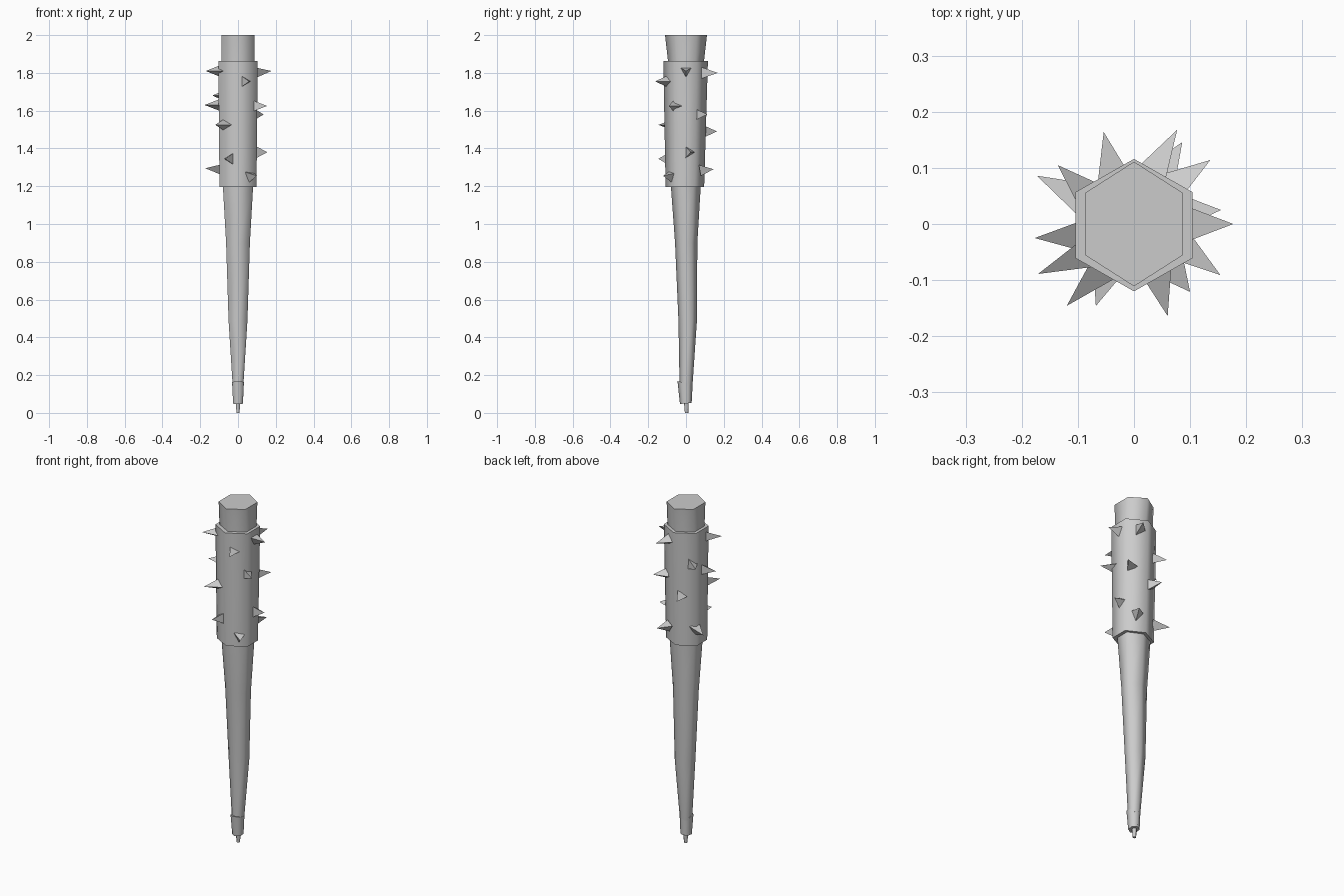
import bpy, bmesh, math
from mathutils import Vector, Matrix

if "Cube" in bpy.data.objects:
    bpy.data.objects.remove(bpy.data.objects["Cube"])

def finish(bm, name, smooth=True):
    bmesh.ops.recalc_face_normals(bm, faces=bm.faces)
    me = bpy.data.meshes.new(name)
    bm.to_mesh(me)
    bm.free()
    ob = bpy.data.objects.new(name, me)
    bpy.context.collection.objects.link(ob)
    if smooth:
        bpy.ops.object.select_all(action='DESELECT')
        ob.select_set(True)
        bpy.context.view_layer.objects.active = ob
        bpy.ops.object.shade_smooth_by_angle(angle=math.radians(65))
    return ob

def hex_loft(name, rings):
    """Capped six-sided loft; ring = (z, half width x, half depth y, centre y, z tilt along y)."""
    bm = bmesh.new()
    loops = []
    for z, hx, hy, cy, tilt in rings:
        loop = []
        for i in range(6):
            a = math.radians(90 + 60 * i)
            s = math.sin(a)
            loop.append(bm.verts.new((hx / 0.866 * math.cos(a), cy + hy * s, z + tilt * s)))
        loops.append(loop)
    for lo, hi in zip(loops, loops[1:]):
        for i in range(6):
            j = (i + 1) % 6
            bm.faces.new((lo[i], lo[j], hi[j], hi[i]))
    bm.faces.new(loops[0])
    bm.faces.new(loops[-1])
    return finish(bm, name)

# wooden core: slim grip swelling into the head
hex_loft("club_core", [
    (0.14, 0.028, 0.034, 0.0, 0),
    (0.49, 0.050, 0.049, 0.009, 0),
    (0.90, 0.063, 0.059, 0.001, 0),
    (1.20, 0.080, 0.079, -0.001, 0),
    (1.86, 0.087, 0.095, 0.0, 0),
    (2.00, 0.087, 0.111, 0.0, 0)])

# sleeve around the head
hex_loft("head_sleeve", [
    (1.195, 0.098, 0.102, -0.006, 0),
    (1.863, 0.104, 0.118, -0.002, 0)])

# end cap with tilted lip, and small tip
hex_loft("end_cap", [
    (0.05, 0.026, 0.031, -0.001, 0.003),
    (0.16, 0.031, 0.040, -0.005, -0.008)])
hex_loft("end_tip", [
    (0.0, 0.008, 0.009, 0.003, 0),
    (0.06, 0.012, 0.013, 0.002, 0)])

# spikes: tip x, y, z and roll of the three-sided base in degrees
SPIKES = [
    (-0.054, 0.164, 1.49, 0), (0.077, 0.168, 1.80, 0), (0.086, 0.146, 1.29, 20),
    (0.136, 0.114, 1.58, 0), (0.155, 0.025, 1.38, 0), (0.177, 0.0, 1.81, -90),
    (0.154, -0.091, 1.625, 0), (0.100, -0.121, 1.255, 25), (0.060, -0.164, 1.755, 0),
    (-0.068, -0.146, 1.345, 180), (-0.120, -0.146, 1.525, 0), (-0.171, -0.089, 1.81, 0),
    (-0.177, -0.025, 1.63, 0), (-0.173, 0.086, 1.295, 30), (-0.136, 0.105, 1.68, 0)]

bm = bmesh.new()
for x, y, z, roll in SPIKES:
    out = Vector((x, y, 0)).normalized()
    side = Vector((-out.y, out.x, 0))
    up = Vector((0, 0, 1))
    tip_r = math.hypot(x, y)
    centre = out * min(tip_r - 0.06, 0.095) + up * z
    base = []
    for k in range(3):
        a = math.radians(roll + 120 * k)
        base.append(bm.verts.new(centre + 0.036 * (side * math.cos(a) + up * math.sin(a))))
    tip = bm.verts.new((x, y, z))
    bm.faces.new(base[::-1])
    for k in range(3):
        bm.faces.new((base[k], base[(k + 1) % 3], tip))
finish(bm, "spikes", smooth=False)
